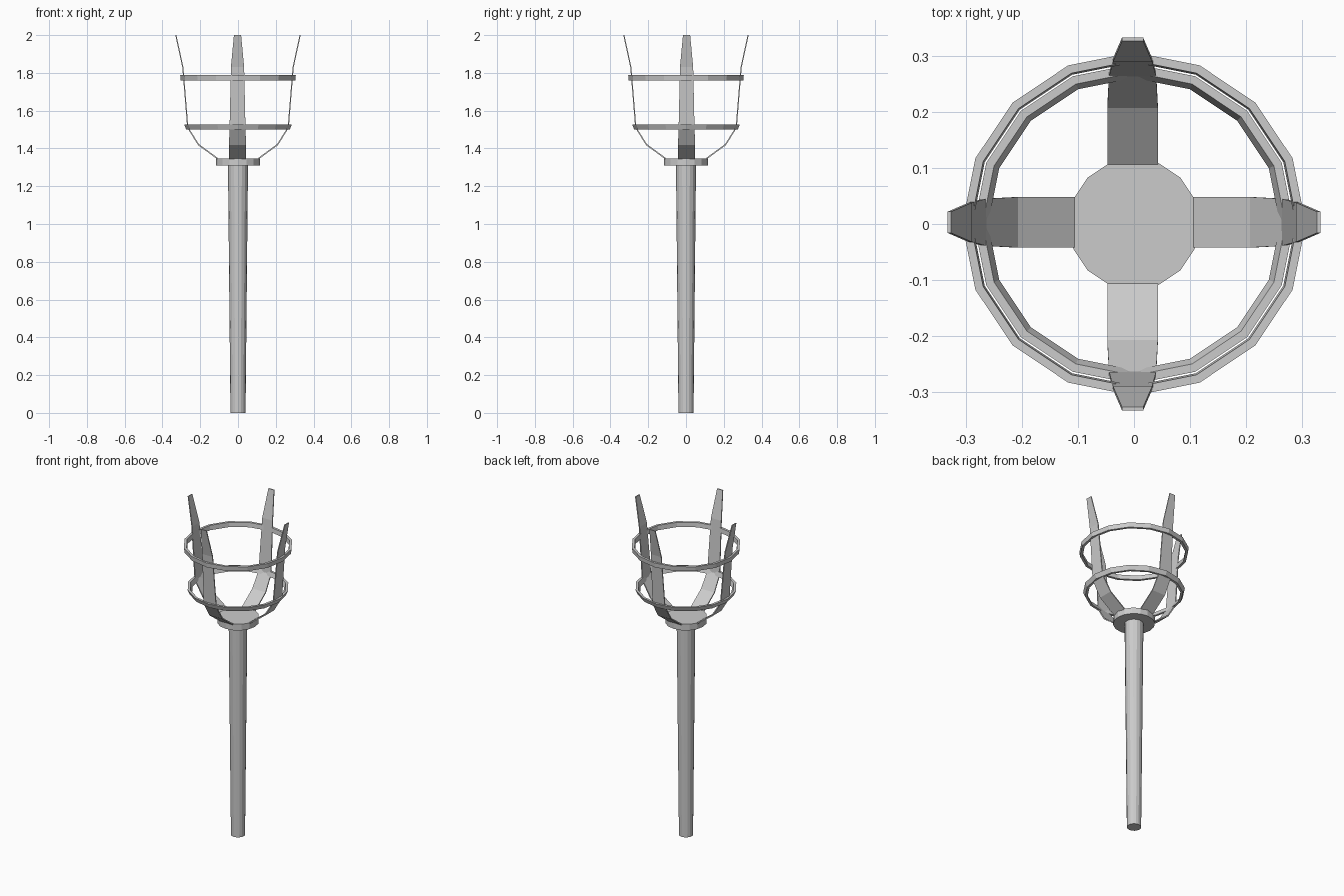
import bpy, bmesh, math
from mathutils import Matrix

if "Cube" in bpy.data.objects:
    bpy.data.objects.remove(bpy.data.objects["Cube"])

SIDES = 16
grey = bpy.data.materials.new("light_grey")
grey.diffuse_color = (0.6, 0.6, 0.6, 1)
grey.use_nodes = True
grey.node_tree.nodes["Principled BSDF"].inputs["Base Color"].default_value = grey.diffuse_color


def finish(name, bm):
    bmesh.ops.recalc_face_normals(bm, faces=bm.faces)
    mesh = bpy.data.meshes.new(name)
    bm.to_mesh(mesh)
    bm.free()
    mesh.materials.append(grey)
    obj = bpy.data.objects.new(name, mesh)
    bpy.context.collection.objects.link(obj)
    return obj


def lathe(name, profile, closed=False):
    """Revolve (radius, z) points; closed profiles give rings, open ones get caps."""
    bm = bmesh.new()
    loops = [[bm.verts.new((r * math.cos(2 * math.pi * i / SIDES),
                            r * math.sin(2 * math.pi * i / SIDES), z))
              for i in range(SIDES)] for r, z in profile]
    pairs = list(zip(loops, loops[1:]))
    if closed:
        pairs.append((loops[-1], loops[0]))
    else:
        bm.faces.new(loops[0])
        bm.faces.new(loops[-1])
    for a, b in pairs:
        for i in range(SIDES):
            j = (i + 1) % SIDES
            bm.faces.new((a[i], a[j], b[j], b[i]))
    return finish(name, bm)


def prong(name, angle, shift):
    """Bent tapering strap along +x, turned about z and nudged sideways."""
    # outer radius, height, half width
    path = [(0.11, 1.343, 0.045), (0.212, 1.418, 0.045), (0.269, 1.51, 0.042),
            (0.295, 1.83, 0.035), (0.332, 2.0, 0.019)]
    # inward offsets giving the strap its thickness
    inset = [(-0.004, 0.006), (-0.005, 0.005), (-0.006, 0.002), (-0.006, 0.0), (-0.006, 0.0)]
    bm = bmesh.new()
    rows = []
    for (r, z, w), (dr, dz) in zip(path, inset):
        rows.append([bm.verts.new(p) for p in (
            (r, -w, z), (r, w, z), (r + dr, w, z + dz), (r + dr, -w, z + dz))])
    for a, b in zip(rows, rows[1:]):
        for i in range(4):
            j = (i + 1) % 4
            bm.faces.new((a[i], a[j], b[j], b[i]))
    bm.faces.new(rows[0])
    bm.faces.new(rows[-1])
    bm.transform(Matrix.Translation(shift) @ Matrix.Rotation(angle, 4, 'Z'))
    return finish(name, bm)


# Tapered handle and the collar on top of it
lathe("handle", [(0.04, 0.0), (0.053, 1.315)])
lathe("collar", [(0.117, 1.31), (0.117, 1.348)])

# Two hoops around the basket
lathe("lower_hoop", [(0.274, 1.5), (0.285, 1.527), (0.27, 1.527), (0.26, 1.5)], True)
lathe("upper_hoop", [(0.303, 1.76), (0.306, 1.788), (0.291, 1.788), (0.288, 1.76)], True)

# Four basket prongs
for k, side in enumerate(("right", "back", "left", "front")):
    shift = (0, 0.003, 0) if k % 2 == 0 else (-0.0025, 0, 0)
    prong(side + "_prong", k * math.pi / 2, shift)
